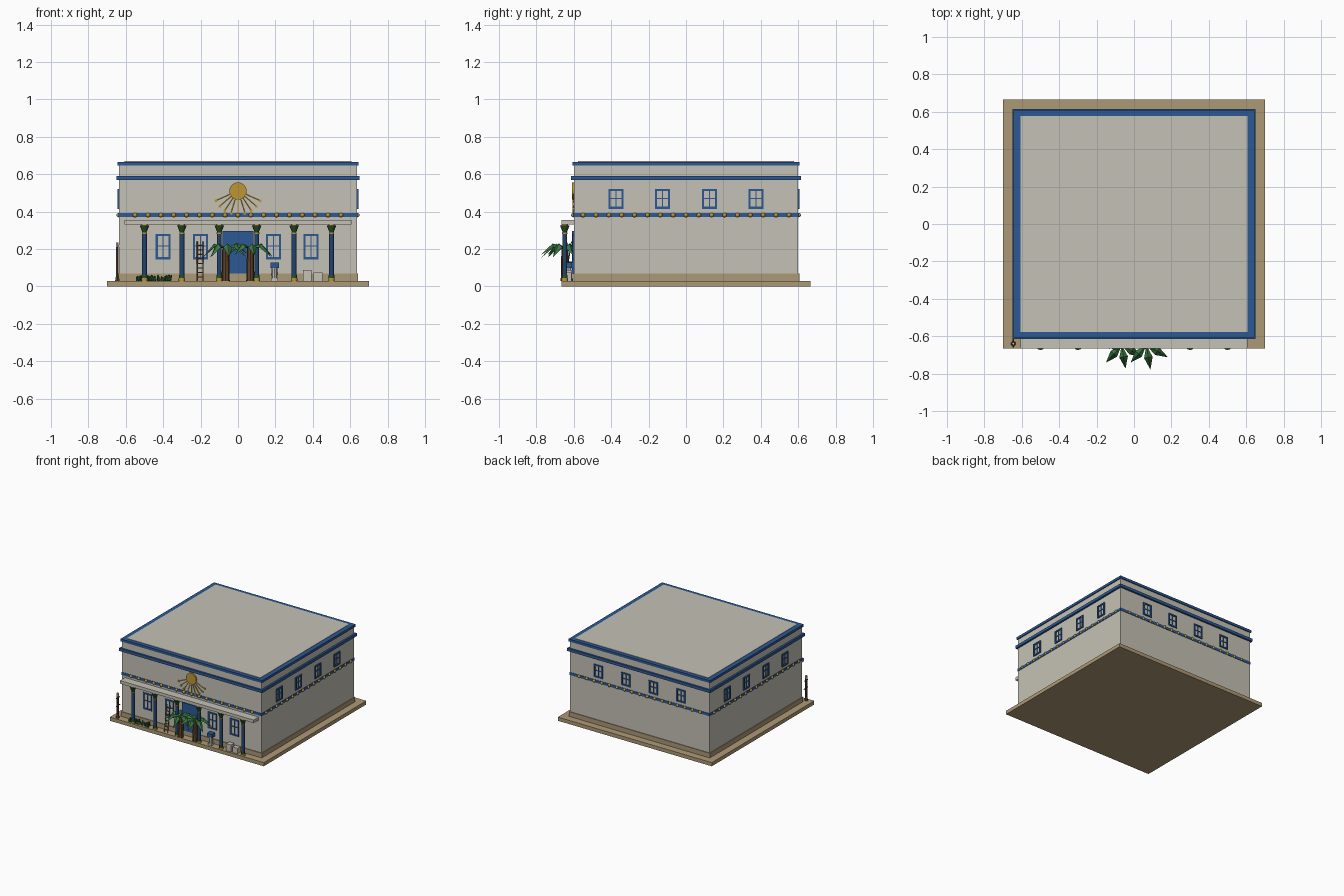
import bpy, bmesh, math, random
from mathutils import Matrix, Vector

if "Cube" in bpy.data.objects:
    bpy.data.objects.remove(bpy.data.objects["Cube"])
random.seed(4)


def material(name, r, g, b):
    m = bpy.data.materials.new(name)
    m.use_nodes = True
    m.diffuse_color = (r, g, b, 1)
    m.node_tree.nodes["Principled BSDF"].inputs["Base Color"].default_value = (r, g, b, 1)
    return m


STONE = material("pale stone", 0.56, 0.535, 0.465)
SAND = material("sand stone", 0.42, 0.32, 0.18)
BLUE = material("deep blue", 0.025, 0.1, 0.3)
NAVY = material("column blue", 0.016, 0.058, 0.16)
GOLD = material("gold", 0.52, 0.3, 0.035)
LEAF = material("palm green", 0.04, 0.18, 0.05)
DARK = material("dark green", 0.018, 0.09, 0.025)
WOOD = material("dark wood", 0.11, 0.055, 0.022)
LIGHT_WOOD = material("light wood", 0.2, 0.12, 0.06)


class Part:
    """Collects simple solids in one mesh of one colour."""

    def __init__(self):
        self.bm = bmesh.new()

    def box(self, x, y, z, m=Matrix()):
        size = Matrix.Diagonal((x[1] - x[0], y[1] - y[0], z[1] - z[0], 1))
        mid = Matrix.Translation([(a + b) / 2 for a, b in (x, y, z)])
        bmesh.ops.create_cube(self.bm, size=1, matrix=m @ mid @ size)

    def ball(self, centre, r, m=Matrix()):
        bmesh.ops.create_icosphere(self.bm, subdivisions=2, radius=r,
                                   matrix=m @ Matrix.Translation(centre))

    def rod(self, a, b, r1, r2=None, sides=8):
        a, b = Vector(a), Vector(b)
        turn = (b - a).to_track_quat('Z', 'Y').to_matrix().to_4x4()
        bmesh.ops.create_cone(self.bm, cap_ends=True, segments=sides, radius1=r1,
                              radius2=r1 if r2 is None else r2, depth=(b - a).length,
                              matrix=Matrix.Translation((a + b) / 2) @ turn)

    def face(self, *points):
        self.bm.faces.new([self.bm.verts.new(p) for p in points])

    def done(self, name, mat, smooth=False):
        mesh = bpy.data.meshes.new(name)
        self.bm.to_mesh(mesh)
        self.bm.free()
        mesh.materials.append(mat)
        ob = bpy.data.objects.new(name, mesh)
        bpy.context.collection.objects.link(ob)
        if smooth:
            bpy.ops.object.select_all(action='DESELECT')
            ob.select_set(True)
            bpy.context.view_layer.objects.active = ob
            bpy.ops.object.shade_smooth_by_angle(angle=math.radians(50))


def slab(name, mat, hx, hy, low, high):
    p = Part()
    p.box((-hx, hx), (-hy, hy), (low, high))
    p.done(name, mat)


# Main block, from the ground up
HX, HY = 0.635, 0.6
slab("ground_slab", SAND, 0.7, 0.665, 0, 0.03)
slab("plinth", SAND, HX + 0.006, HY + 0.006, 0.03, 0.068)
slab("main_walls", STONE, HX, HY, 0.03, 0.647)
slab("middle_band", BLUE, HX + 0.003, HY + 0.003, 0.37, 0.392)
slab("cornice_ledge", BLUE, 0.65, 0.615, 0.568, 0.591)
slab("roof_trim", BLUE, 0.643, 0.608, 0.646, 0.666)
slab("roof_deck", STONE, 0.607, 0.577, 0.66, 0.669)


# Wall frames: local x runs along the wall, local -y points outward
def wall(side):
    out = HY if side % 2 == 0 else HX
    return Matrix.Rotation(side * math.pi / 2, 4, 'Z') @ Matrix.Translation((0, -out, 0))


def window(part, m, u, low, high, w=0.08, t=0.011):
    l, r, deep = u - w / 2, u + w / 2, (-0.008, 0.002)
    part.box((l, l + t), deep, (low, high), m)
    part.box((r - t, r), deep, (low, high), m)
    part.box((l + t, r - t), deep, (low, low + t), m)
    part.box((l + t, r - t), deep, (high - t, high), m)
    thin, mid = (-0.005, 0.002), low + (high - low) * 0.53
    part.box((u - 0.003, u + 0.003), thin, (low + t, high - t), m)
    part.box((l + t, r - t), thin, (mid - 0.003, mid + 0.003), m)


frames, studs = Part(), Part()
for side in range(4):
    m = wall(side)
    if side == 0:
        for u in (-0.4, -0.2, 0.19, 0.39):
            window(frames, m, u, 0.145, 0.28)
    else:
        for u in (-0.375, -0.125, 0.125, 0.375):
            window(frames, m, u, 0.415, 0.52)
    for i in range(17):
        studs.ball((-0.55 + i * 1.1 / 16, -0.003, 0.381), 0.012, m)
frames.done("window_frames", BLUE)
studs.done("band_studs", GOLD, True)

# Door, standing on the plinth
p = Part()
p.box((-0.083, 0.083), (-HY - 0.009, -HY), (0.068, 0.295))
p.done("door", BLUE)

# Sun emblem with a fan of tipped rays
p = Part()
p.rod((0, -HY, 0.51), (0, -HY - 0.009, 0.51), 0.046, sides=24)
for i in range(9):
    a = math.radians(205 + i * 130 / 8)
    tip = (0.13 * math.cos(a), -HY - 0.004, 0.51 + 0.125 * math.sin(a))
    p.rod((0, -HY - 0.004, 0.51), tip, 0.003, sides=5)
    p.rod((tip[0], -HY, tip[2]), (tip[0], -HY - 0.008, tip[2]), 0.008, sides=8)
p.done("sun_emblem", GOLD)

# Porch roof and its columns
p = Part()
p.box((-0.607, 0.607), (-0.665, -HY + 0.01), (0.33, 0.355))
p.done("porch_roof", STONE)
shafts, capitals, rings = Part(), Part(), Part()
CY = -0.648
for i in range(6):
    x = -0.5 + 0.2 * i

    def column(part, low, high, r1, r2=None):
        part.rod((x, CY, low), (x, CY, high), r1, r2, 12)

    column(shafts, 0.06, 0.28, 0.013)
    column(capitals, 0.045, 0.06, 0.015)
    column(capitals, 0.287, 0.326, 0.01, 0.026)
    column(rings, 0.03, 0.045, 0.017)
    column(rings, 0.28, 0.287, 0.014)
    column(rings, 0.326, 0.33, 0.017)
shafts.done("column_shafts", NAVY, True)
capitals.done("column_capitals", DARK, True)
rings.done("column_rings", GOLD, True)

# Two palms with broad, drooping, folded fronds
trunks, fronds = Part(), Part()
for px in (-0.066, 0.066):
    top = Vector((px, CY, 0.205))
    trunks.rod((px, CY, 0.03), top, 0.022, 0.018, 8)
    for i in range(7):
        a = math.radians(228) + i * math.tau / 7
        out = Vector((math.cos(a), math.sin(a), 0))
        side = Vector((-out.y, out.x, 0)) * 0.023
        length = random.uniform(0.122, 0.135)
        mid = top + out * length * 0.5 + Vector((0, 0, 0.024))
        tip = top + out * length + Vector((0, 0, random.uniform(-0.055, -0.035)))
        for s in (-1, 1):
            edge = mid + side * s - Vector((0, 0, 0.02))
            fronds.face(top, edge, mid)
            fronds.face(mid, edge, tip)
trunks.done("palm_trunks", WOOD)
fronds.done("palm_fronds", LEAF)

# Ladder leaning on the front wall
p = Part()
for s in (-1, 1):
    p.rod((-0.203 + s * 0.015, -0.645, 0.03), (-0.203 + s * 0.015, -0.612, 0.24), 0.003, sides=5)
for i in range(8):
    z = 0.05 + i * 0.024
    y = -0.645 + (z - 0.03) * 0.157
    p.rod((-0.218, y, z), (-0.188, y, z), 0.003, sides=5)
p.done("ladder", LIGHT_WOOD)

# Square basin on a stone pedestal
p = Part()
p.box((0.177, 0.213), (-0.645, -0.615), (0.03, 0.045))
p.rod((0.195, -0.63, 0.045), (0.195, -0.63, 0.1), 0.014, 0.017)
p.done("basin_pedestal", STONE)
p = Part()
p.box((0.173, 0.218), (-0.65, -0.61), (0.098, 0.127))
p.done("basin_bowl", BLUE)

# Stone crates
p = Part()
p.box((0.348, 0.392), (-0.65, -0.61), (0.03, 0.087))
p.box((0.405, 0.452), (-0.65, -0.612), (0.03, 0.075))
p.done("stone_crates", STONE)

# Low planting bed
p = Part()
for i in range(34):
    x, y = random.uniform(-0.54, -0.36), random.uniform(-0.65, -0.615)
    lean = random.uniform(-0.015, 0.015)
    p.rod((x, y, 0.03), (x + lean, y, random.uniform(0.05, 0.062)), 0.011, 0.002, 4)
p.done("low_plants", DARK)

# Corner post with cross arms and a small stone cap
p = Part()
PX, PY = -0.645, -0.64
p.rod((PX, PY, 0.03), (PX, PY, 0.21), 0.008, sides=6)
p.rod((PX, PY, 0.03), (PX, PY, 0.06), 0.014, 0.008, 6)
p.rod((PX, PY - 0.02, 0.13), (PX, PY + 0.03, 0.13), 0.004, sides=5)
p.rod((PX, PY - 0.018, 0.195), (PX, PY + 0.022, 0.195), 0.004, sides=5)
p.done("corner_post", WOOD)
p = Part()
p.rod((PX, PY, 0.21), (PX, PY, 0.235), 0.01, 0.007, 6)
p.done("corner_post_cap", STONE)
